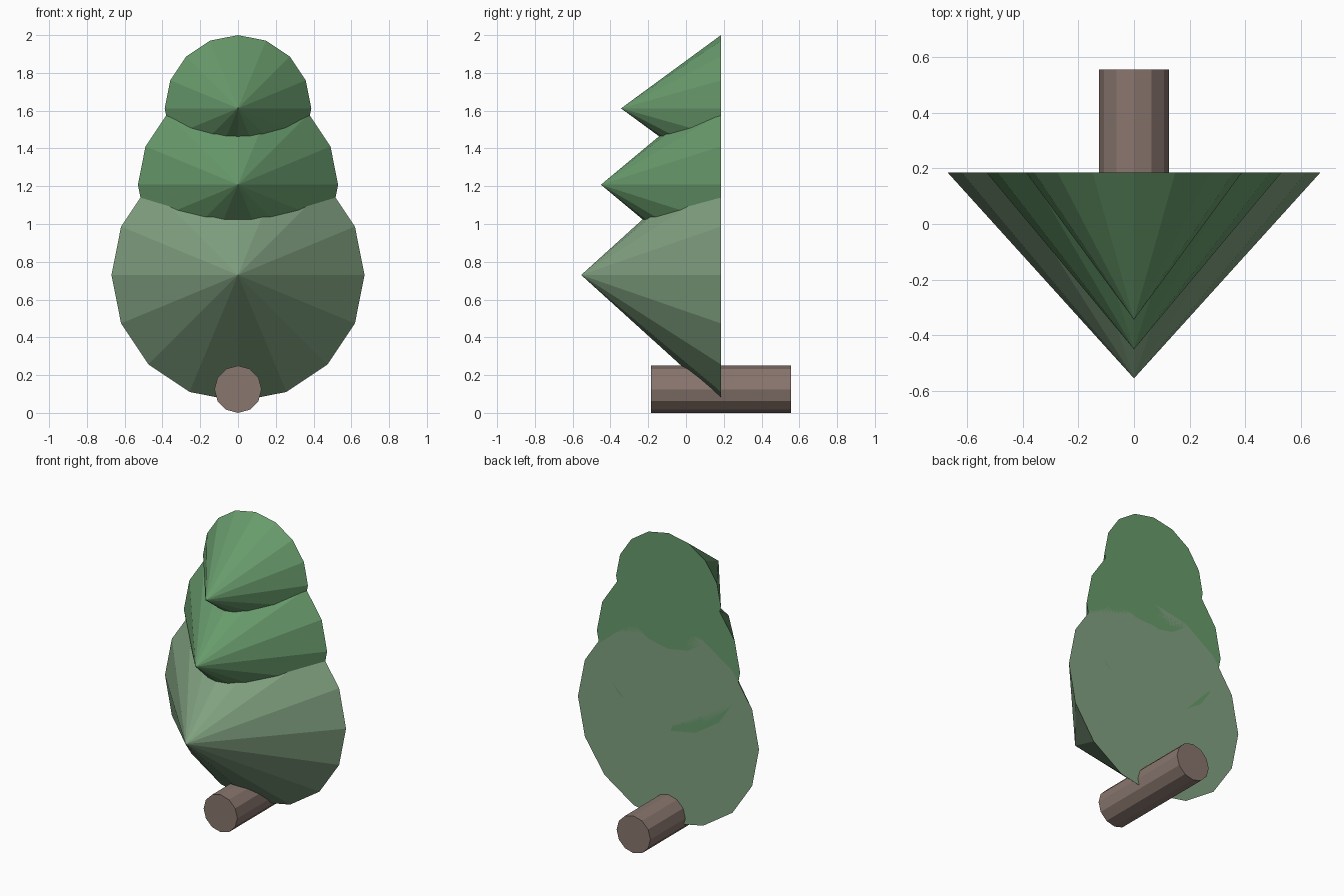
import bpy
from math import pi

if "Cube" in bpy.data.objects:
    bpy.data.objects.remove(bpy.data.objects["Cube"])


def material(name, rgb):
    m = bpy.data.materials.new(name)
    m.diffuse_color = (*rgb, 1)
    m.use_nodes = True
    m.node_tree.nodes["Principled BSDF"].inputs["Base Color"].default_value = m.diffuse_color
    return m


def cone_y(name, sides, r_back, r_front, y_front, y_back, z, mat):
    """Flat-shaded cone or cylinder lying along y, narrow end towards the front."""
    bpy.ops.mesh.primitive_cone_add(
        vertices=sides, radius1=r_back, radius2=r_front, depth=y_back - y_front,
        location=(0, (y_front + y_back) / 2, z), rotation=(pi / 2, 0, 0))
    ob = bpy.context.object
    ob.name = name
    ob.data.materials.append(mat)
    return ob


leaf = material("leaf_green", (0.14, 0.33, 0.15))
pale_leaf = material("pale_leaf_green", (0.22, 0.36, 0.22))
bark = material("bark", (0.25, 0.18, 0.155))

# Three foliage cones sharing one back plane
BACK = 0.185
for name, r, tip, z, mat in (
        ("lower_foliage", 0.67, -0.555, 0.73, pale_leaf),
        ("middle_foliage", 0.53, -0.45, 1.208, leaf),
        ("upper_foliage", 0.388, -0.344, 1.612, leaf)):
    cone_y(name, 16, r, 0, tip, BACK, z, mat)

# Trunk
cone_y("trunk", 12, 0.125, 0.125, -0.185, 0.555, 0.125, bark)
